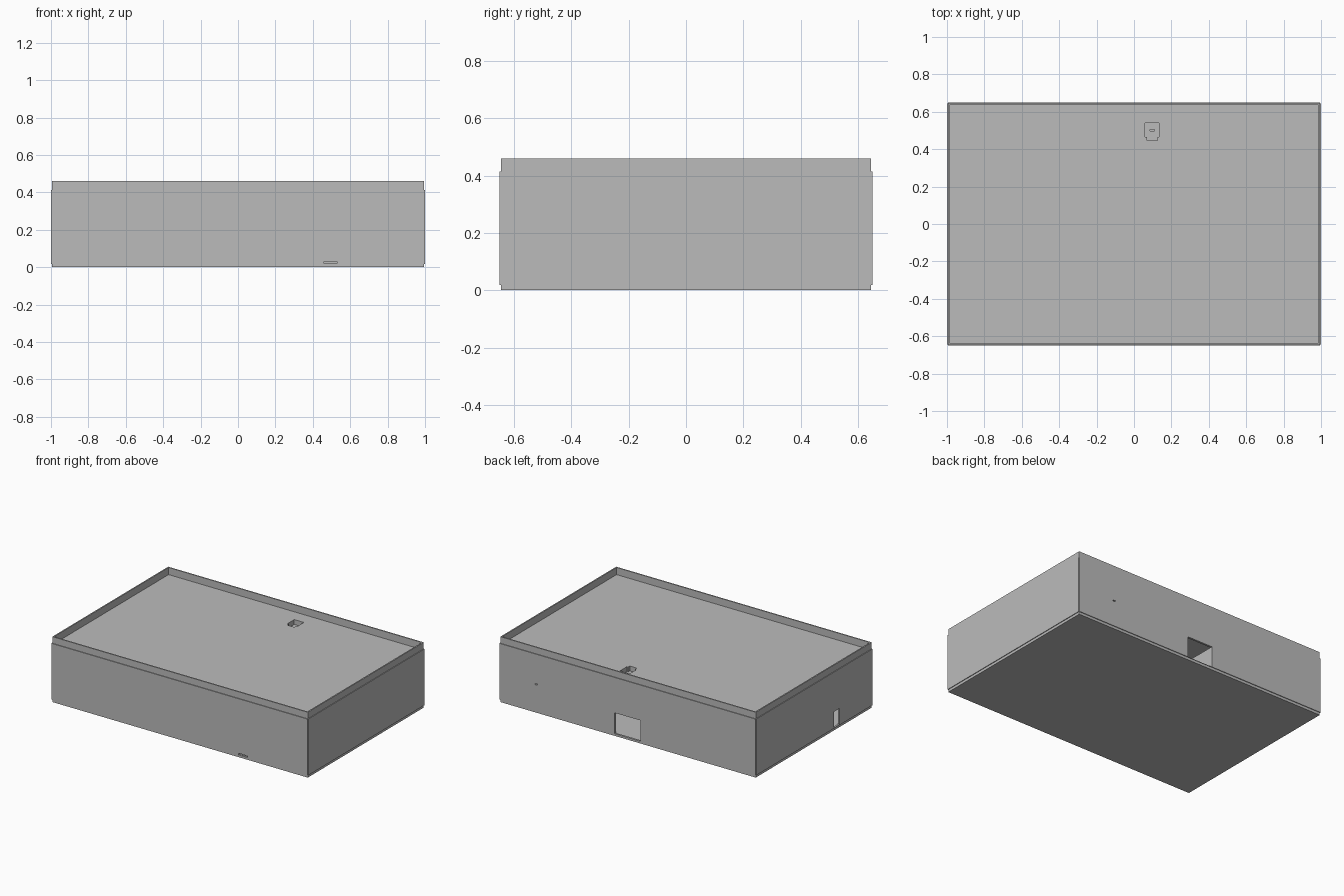
import bpy

old = bpy.data.objects.get("Cube")
if old:
    bpy.data.objects.remove(old, do_unlink=True)

grey = bpy.data.materials.new("mid grey")
grey.use_nodes = True
GREY = (0.5, 0.5, 0.5, 1)
grey.diffuse_color = GREY
grey.node_tree.nodes["Principled BSDF"].inputs["Base Color"].default_value = GREY


def box(name, x, y, z, helper=False):
    """Box from (min, max) ranges on each axis."""
    bpy.ops.mesh.primitive_cube_add(size=1)
    ob = bpy.context.object
    ob.name = name
    for v in ob.data.vertices:
        v.co = [lo + (c + 0.5) * (hi - lo) for c, (lo, hi) in zip(v.co, (x, y, z))]
    ob.data.materials.append(grey)
    if helper:
        ob.hide_render = True
        ob.hide_set(True)
        ob.display_type = 'WIRE'
    return ob


def cut(ob, *cutters):
    for c in cutters:
        m = ob.modifiers.new("cut " + c.name, 'BOOLEAN')
        m.operation = 'DIFFERENCE'
        m.solver = 'EXACT'
        m.object = c


CX, CY = 0.995, 0.645      # core half sizes
WALL = 0.009
IX, IY = CX - WALL, CY - WALL
FLOOR, TOP, RIM = 0.013, 0.41, 0.46
SKIN = (0.018, 0.414)      # height range of the side panels

# Cutters
cavity = box("cavity_cutter", (-IX, IX), (-IY, IY), (FLOOR, TOP - 0.012), True)
tray = box("tray_cutter", (-IX, IX), (-IY, IY), (TOP, RIM + 0.1), True)
back_port = box("back_port_cutter", (-0.1, 0.1), (0.6, 0.7), (0.0182, 0.165), True)
side_port = box("side_port_cutter", (-1.1, -0.95), (-0.28, -0.22), (0.022, 0.135), True)
front_slot = box("front_slot_cutter", (0.46, 0.53), (-0.7, -0.6), (0.019, 0.03), True)
pin_hole = box("pin_hole_cutter", (0.70, 0.72), (0.6, 0.7), (0.198, 0.205), True)
socket_wide = box("socket_wide_cutter", (0.06, 0.135), (0.465, 0.54), (0.376, 0.44), True)
socket_neck = box("socket_neck_cutter", (0.07, 0.125), (0.446, 0.47), (0.376, 0.44), True)
socket_slot = box("socket_slot_cutter", (0.085, 0.11), (0.497, 0.505), (0.34, 0.38), True)

# Hollow case with a raised rim around the top plate
case = box("case", (-CX, CX), (-CY, CY), (0, RIM))
cut(case, cavity, tray, back_port, side_port, front_slot, pin_hole,
    socket_wide, socket_neck)

# Thin outer panels on the four sides
for name, s in (("left", 1), ("right", -1)):
    panel = box(name + "_panel", sorted((s * 0.992, s)), (-CY, CY), SKIN)
    if s < 0:
        cut(panel, side_port)
for name, s in (("back", 1), ("front", -1)):
    panel = box(name + "_panel", (-CX, CX), sorted((s * 0.642, s * 0.65)), SKIN)
    cut(panel, *((back_port, pin_hole) if s > 0 else (front_slot,)))

# Socket cup under the top plate
cup = box("socket_cup", (0.05, 0.145), (0.436, 0.55), (0.365, 0.405))
cut(cup, socket_wide, socket_neck, socket_slot)

# Inner rib beside the back port
box("port_rib", (-0.112, -0.101), (0.3, IY + 0.004), (FLOOR - 0.004, 0.167))
